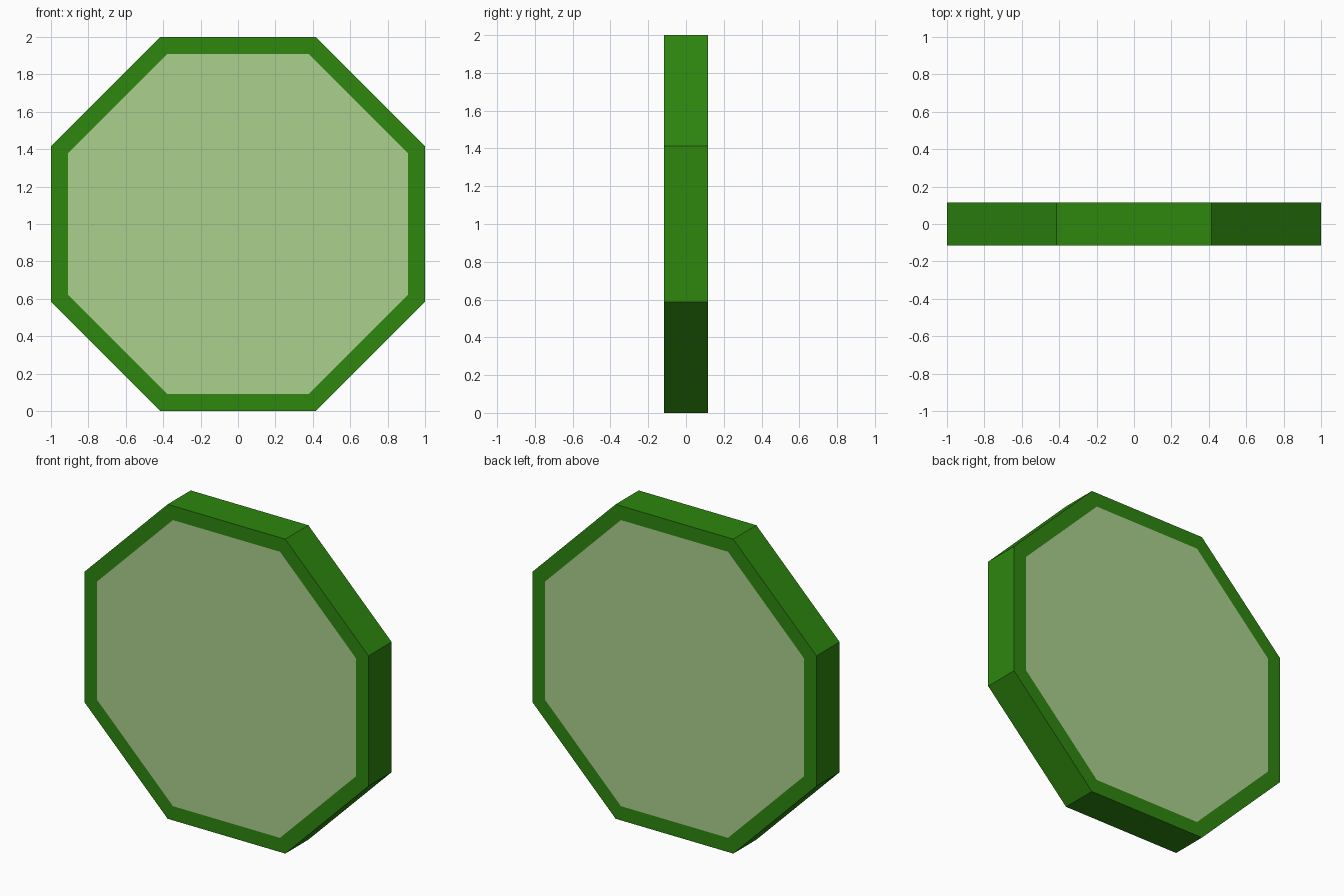
import bpy
import bmesh
import math

if "Cube" in bpy.data.objects:
    bpy.data.objects.remove(bpy.data.objects["Cube"])

APOTHEM = 1.0      # centre to flat side
HALF_DEPTH = 0.116
BORDER = 0.09      # width of the dark frame on each face


def make_material(name, rgb):
    def lin(c):
        c /= 255
        return c / 12.92 if c <= 0.04045 else ((c + 0.055) / 1.055) ** 2.4
    mat = bpy.data.materials.new(name)
    mat.diffuse_color = (*[lin(c) for c in rgb], 1.0)
    mat.use_nodes = True
    mat.node_tree.nodes["Principled BSDF"].inputs["Base Color"].default_value = mat.diffuse_color
    return mat


green = make_material("leaf green", (46, 134, 15))
pale = make_material("pale green", (171, 208, 141))

# Octagonal slab, flat side down, standing on z = 0
bm = bmesh.new()
radius = APOTHEM / math.cos(math.pi / 8)
front, back = [], []
for i in range(8):
    a = math.pi / 8 + i * math.pi / 4
    x, z = radius * math.cos(a), APOTHEM + radius * math.sin(a)
    front.append(bm.verts.new((x, -HALF_DEPTH, z)))
    back.append(bm.verts.new((x, HALF_DEPTH, z)))
caps = [bm.faces.new(front), bm.faces.new(back)]
for i in range(8):
    j = (i + 1) % 8
    bm.faces.new((front[i], front[j], back[j], back[i]))
bmesh.ops.recalc_face_normals(bm, faces=bm.faces[:])

# Pale panels inset flush on the front and back
bmesh.ops.inset_individual(bm, faces=caps, thickness=BORDER, depth=0.0,
                           use_even_offset=True)
for f in caps:
    f.material_index = 1

mesh = bpy.data.meshes.new("octagonal_panel")
bm.to_mesh(mesh)
bm.free()
mesh.materials.append(green)
mesh.materials.append(pale)
panel = bpy.data.objects.new("octagonal_panel", mesh)
bpy.context.collection.objects.link(panel)
